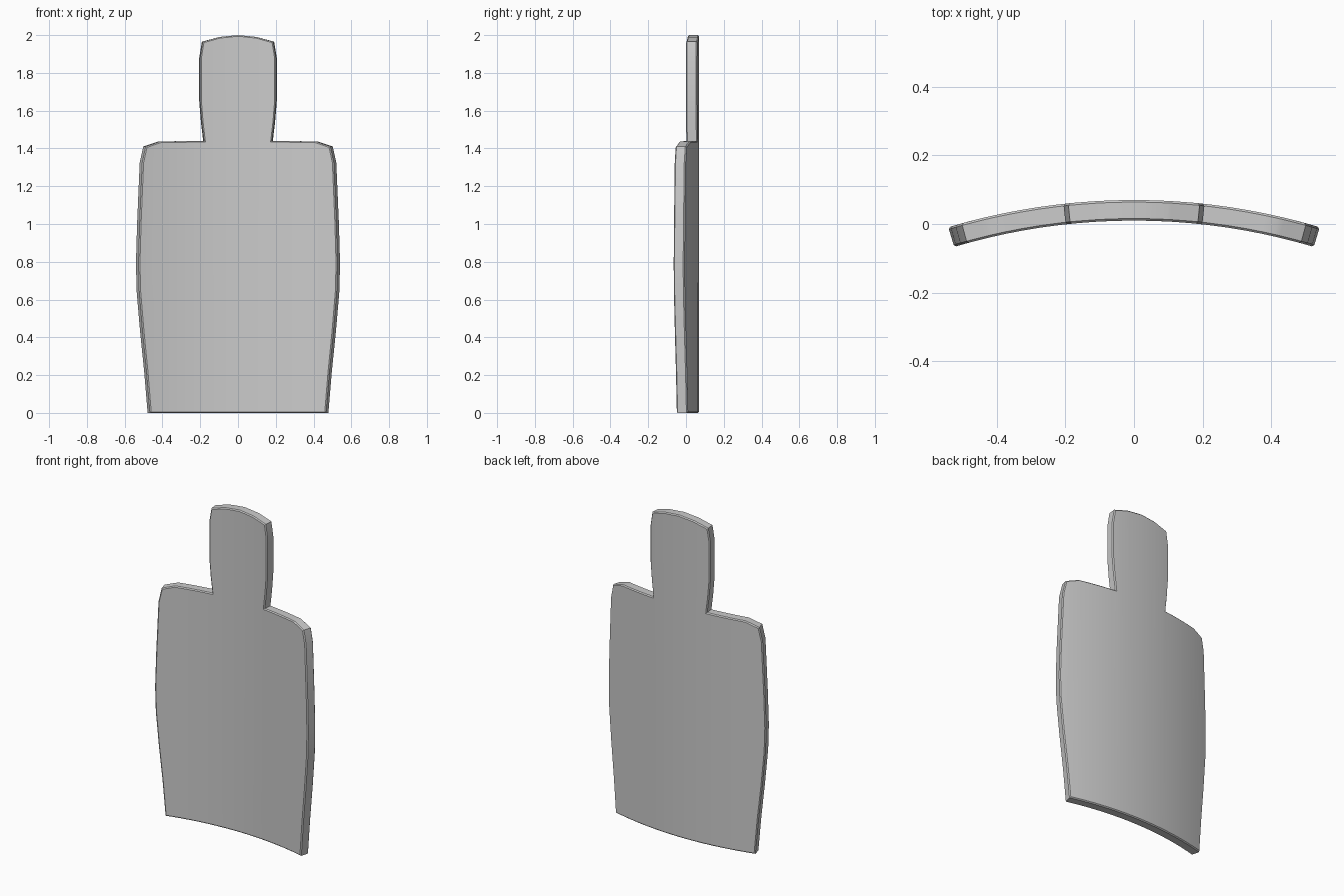
import bpy, bmesh, math

if "Cube" in bpy.data.objects:
    bpy.data.objects.remove(bpy.data.objects["Cube"])

R_BACK = 1.89      # radius of the convex back surface
THICK = 0.06
Y_BACK = 0.07      # back surface position on the centre line

# Right half of the silhouette, bottom to crown
half = [(0.48, 0.0), (0.498, 0.215), (0.52, 0.43), (0.538, 0.64), (0.542, 0.79),
        (0.536, 1.0), (0.522, 1.325), (0.503, 1.41), (0.423, 1.437), (0.185, 1.44),
        (0.197, 1.54), (0.206, 1.65), (0.206, 1.88), (0.192, 1.965), (0.10, 1.99)]
outline = half + [(0.0, 2.0)] + [(-x, z) for x, z in reversed(half)]

# Flat plate, y = depth in front of the back surface
bm = bmesh.new()
face = bm.faces.new([bm.verts.new((x, 0, z)) for x, z in outline])
ext = bmesh.ops.extrude_face_region(bm, geom=[face])
for v in ext["geom"]:
    if isinstance(v, bmesh.types.BMVert):
        v.co.y = -THICK
bmesh.ops.recalc_face_normals(bm, faces=bm.faces[:])

# Small chamfer around both rims
rim = [e for e in bm.edges if abs(e.verts[0].co.y - e.verts[1].co.y) < 1e-5]
bmesh.ops.bevel(bm, geom=rim, offset=0.006, offset_type='OFFSET',
                segments=1, profile=0.5, affect='EDGES')

# Vertical strips so that the plate can curve
for i in range(-9, 10):
    bmesh.ops.bisect_plane(bm, geom=bm.verts[:] + bm.edges[:] + bm.faces[:],
                           dist=1e-5, plane_co=(i * 0.055, 0, 0), plane_no=(1, 0, 0))

# Bend around a vertical axis in front of the plate
for v in bm.verts:
    angle = math.asin(v.co.x / R_BACK)
    r = R_BACK + v.co.y
    v.co.x = r * math.sin(angle)
    v.co.y = Y_BACK - R_BACK + r * math.cos(angle)
bmesh.ops.recalc_face_normals(bm, faces=bm.faces[:])

mesh = bpy.data.meshes.new("curved_target_plate")
bm.to_mesh(mesh)
bm.free()
plate = bpy.data.objects.new("curved_target_plate", mesh)
bpy.context.collection.objects.link(plate)
bpy.context.view_layer.objects.active = plate
plate.select_set(True)
bpy.ops.object.shade_smooth_by_angle(angle=math.radians(30))
